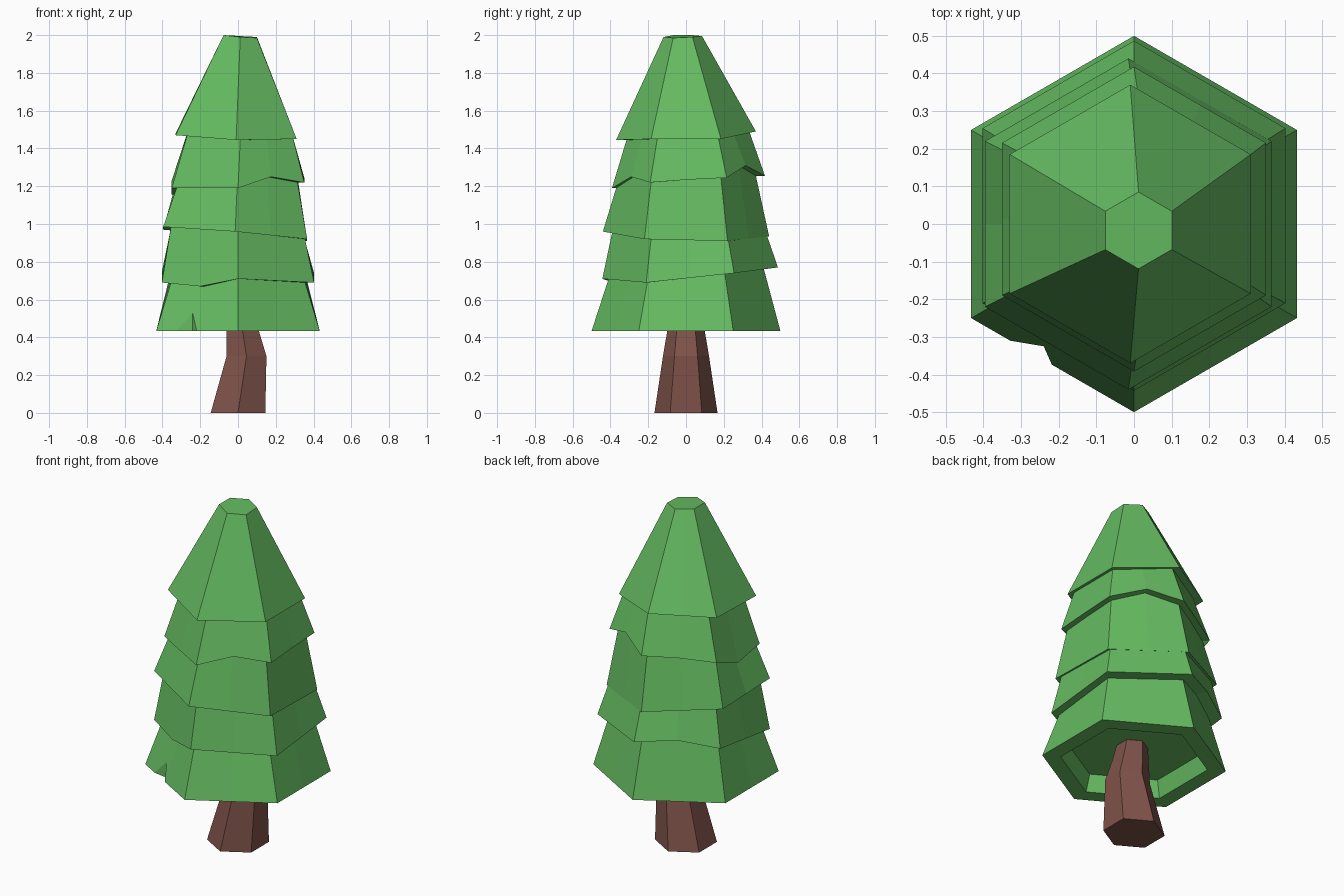
import bpy, bmesh, math

if "Cube" in bpy.data.objects:
    bpy.data.objects.remove(bpy.data.objects["Cube"])


def material(name, color):
    m = bpy.data.materials.new(name)
    m.diffuse_color = (*color, 1)
    m.use_nodes = True
    m.node_tree.nodes["Principled BSDF"].inputs["Base Color"].default_value = m.diffuse_color
    return m


def ring(r, z, cx=0.0, cy=0.0):
    """Hexagon pointing along y with edge midpoints: 12 points.
    z is one height, 6 corner heights, or 12 heights, starting at 30 degrees."""
    if not isinstance(z, (list, tuple)):
        z = [z] * 12
    elif len(z) == 6:
        z = [h for i in range(6) for h in (z[i], (z[i] + z[(i + 1) % 6]) / 2)]
    pts = []
    for i in range(12):
        a = math.radians(30 + 30 * i)
        d = r if i % 2 == 0 else r * math.cos(math.radians(30))
        pts.append((cx + d * math.cos(a), cy + d * math.sin(a), z[i]))
    return pts


def loft(name, rings, mat=None):
    """Closed solid skinned through a list of rings."""
    bm = bmesh.new()
    loops = [[bm.verts.new(p) for p in pts] for pts in rings]
    n = len(loops[0])
    for a, b in zip(loops, loops[1:]):
        for i in range(n):
            j = (i + 1) % n
            bm.faces.new((a[i], a[j], b[j], b[i]))
    bm.faces.new(loops[0][::-1])
    bm.faces.new(loops[-1])
    bmesh.ops.recalc_face_normals(bm, faces=bm.faces[:])
    mesh = bpy.data.meshes.new(name)
    bm.to_mesh(mesh)
    bm.free()
    obj = bpy.data.objects.new(name, mesh)
    bpy.context.collection.objects.link(obj)
    if mat:
        mesh.materials.append(mat)
    return obj


green = material("foliage_green", (0.13, 0.50, 0.12))
brown = material("bark_brown", (0.21, 0.085, 0.067))

# Trunk: bent, tapering, six-sided
loft("trunk", [
    ring(0.167, 0.0),
    ring(0.122, 0.30, 0.045),
    ring(0.10, 0.43, 0.025),
    ring(0.085, 0.535, 0.012),
], brown)

# Uneven rim heights of the upper tiers
rim2 = [.74, .755, .77, .79, .75, .72, .69, .67, .71, .70, .69, .715]
rim3 = [.91, .935, .97, .985, .96, .92]
rim4 = [1.245, 1.31, 1.255, 1.25, 1.23, 1.155, 1.19, 1.19, 1.19, 1.25, 1.22, 1.235]
rim5 = [1.45, 1.49, 1.48, 1.47, 1.445, 1.45]
tip = [1.99, 1.995, 2.0, 2.0, 1.99, 1.985]

# Foliage: one skin from the hollow underside up through five tiers
foliage = loft("foliage", [
    ring(0.37, 0.53),
    ring(0.40, 0.433),
    ring(0.50, 0.433),
    ring(0.41, rim2),
    ring(0.465, rim2, 0, 0.022),
    ring(0.41, rim3, 0, 0.02),
    ring(0.44, rim3, -0.015, 0),
    ring(0.37, rim4, -0.005, 0),
    ring(0.405, rim4, 0, 0.013),
    ring(0.325, rim5, 0.012, 0.01),
    ring(0.37, rim5, -0.01, 0),
    ring(0.102, tip, 0.012, -0.017),
], green)

# Notch in the front left of the lowest tier
plan = [(-0.24, -0.325), (-0.51, -0.28), (-0.18, -0.46)]
cutter = loft("notch_cutter", [[(x, y, z) for x, y in plan] for z in (0.3, 0.62)], green)
cutter.hide_render = True
cutter.hide_set(True)
mod = foliage.modifiers.new("notch", 'BOOLEAN')
mod.operation = 'DIFFERENCE'
mod.solver = 'EXACT'
mod.object = cutter
